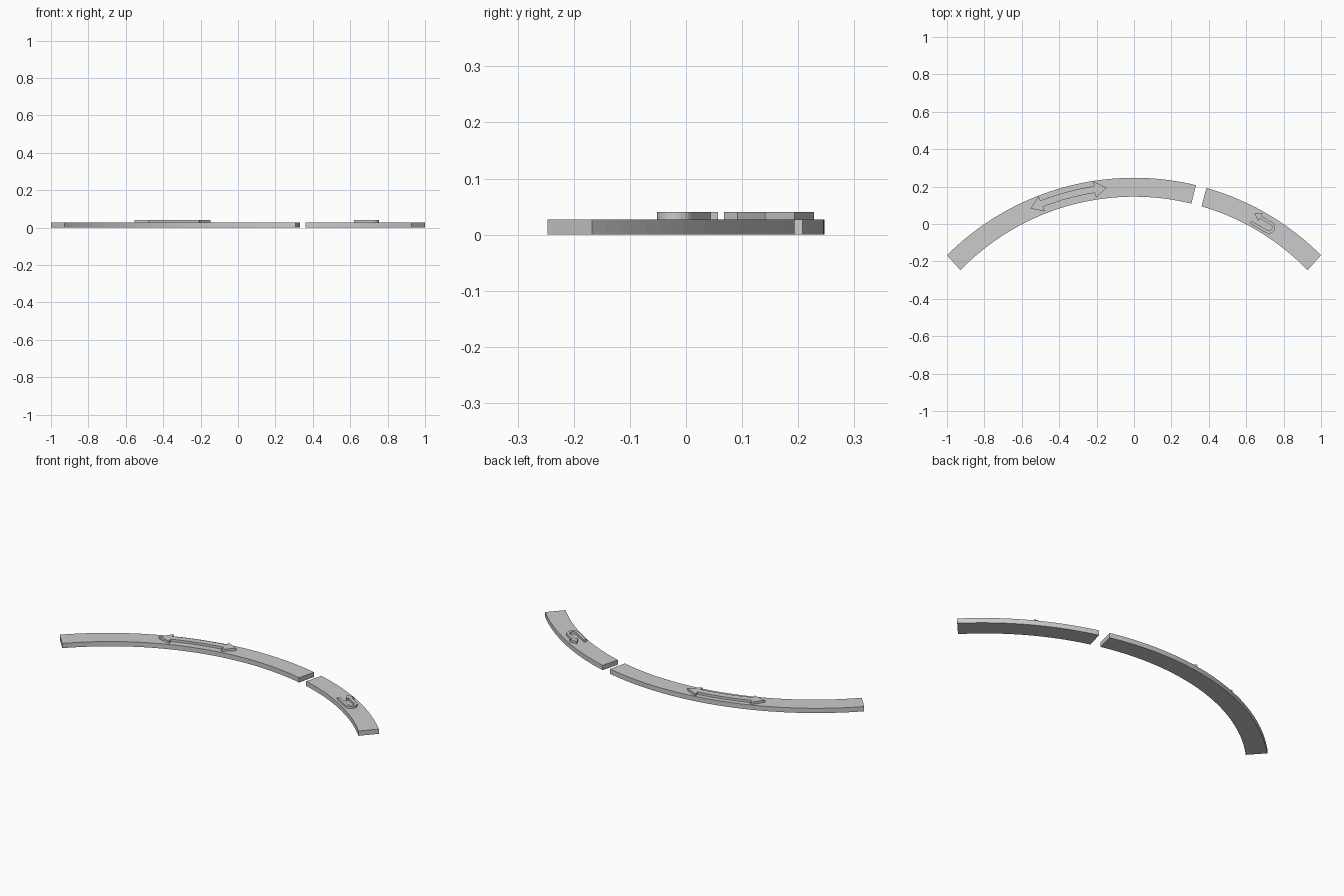
import bpy, bmesh
from math import sin, cos, asin, radians, pi

if "Cube" in bpy.data.objects:
    bpy.data.objects.remove(bpy.data.objects["Cube"])

BASE_H, TOP_H = 0.027, 0.04


def prism(name, outline, z0, z1):
    """Extrude a closed 2D outline between two heights."""
    bm = bmesh.new()
    face = bm.faces.new([bm.verts.new((x, y, z0)) for x, y in outline])
    ext = bmesh.ops.extrude_face_region(bm, geom=[face])
    verts = [v for v in ext["geom"] if isinstance(v, bmesh.types.BMVert)]
    bmesh.ops.translate(bm, vec=(0, 0, z1 - z0), verts=verts)
    bmesh.ops.recalc_face_normals(bm, faces=bm.faces)
    mesh = bpy.data.meshes.new(name)
    bm.to_mesh(mesh)
    bm.free()
    obj = bpy.data.objects.new(name, mesh)
    bpy.context.collection.objects.link(obj)
    return obj


def arc(radius, top, x0, x1, steps):
    """Points on a circle whose highest point is (0, top), from x0 to x1."""
    a0, a1 = asin(x0 / radius), asin(x1 / radius)
    angles = [a0 + (a1 - a0) * i / steps for i in range(steps + 1)]
    return [(radius * sin(a), top - radius + radius * cos(a)) for a in angles]


def band(name, outer_x, inner_x, steps):
    outline = arc(1.4142, 0.247, *outer_x, steps) + arc(1.292, 0.146, *inner_x, steps)[::-1]
    return prism(name, outline, 0, BASE_H)


# Curved base slabs, separated by a narrow gap
band("long_slab", (-1, 0.331), (-0.928, 0.307), 40)
band("short_slab", (0.387, 1), (0.361, 0.928), 20)


# Double-headed arrow that follows the curve
def polar(deg, r):
    a = radians(deg)
    return (r * sin(a), -1.16 + r * cos(a))


MID, BARB, SHAFT = 1.361, 0.044, 0.018
A0, A1, HEAD = -24.0, -6.15, 2.75
n = 12
shaft = [A0 + HEAD + (A1 - A0 - 2 * HEAD) * i / n for i in range(n + 1)]
outline = [polar(A0, MID), polar(shaft[0], MID + BARB)]
outline += [polar(a, MID + SHAFT) for a in shaft]
outline += [polar(shaft[-1], MID + BARB), polar(A1, MID), polar(shaft[-1], MID - BARB)]
outline += [polar(a, MID - SHAFT) for a in reversed(shaft)]
outline += [polar(shaft[0], MID - BARB)]
prism("double_arrow", outline, BASE_H, TOP_H)

# U-turn arrow, drawn in a frame turned along the curve
ARM, HALF, BEND = 0.025, 0.008, 0.036


def bend(r, start, end):
    return [(BEND + r * cos(start + (end - start) * i / 12),
             r * sin(start + (end - start) * i / 12)) for i in range(13)]


uturn = [(-0.068, ARM), (-0.03, ARM + 0.024), (-0.03, ARM + HALF)]
uturn += bend(ARM + HALF, pi / 2, -pi / 2)
uturn += [(-0.063, -ARM - HALF), (-0.063, -ARM + HALF)]
uturn += bend(ARM - HALF, -pi / 2, pi / 2)
uturn += [(-0.03, ARM - HALF), (-0.03, ARM - 0.024)]
c, s = cos(radians(-30.5)), sin(radians(-30.5))
prism("uturn_arrow", [(0.69 + t * c - v * s, t * s + v * c) for t, v in uturn], BASE_H, TOP_H)
